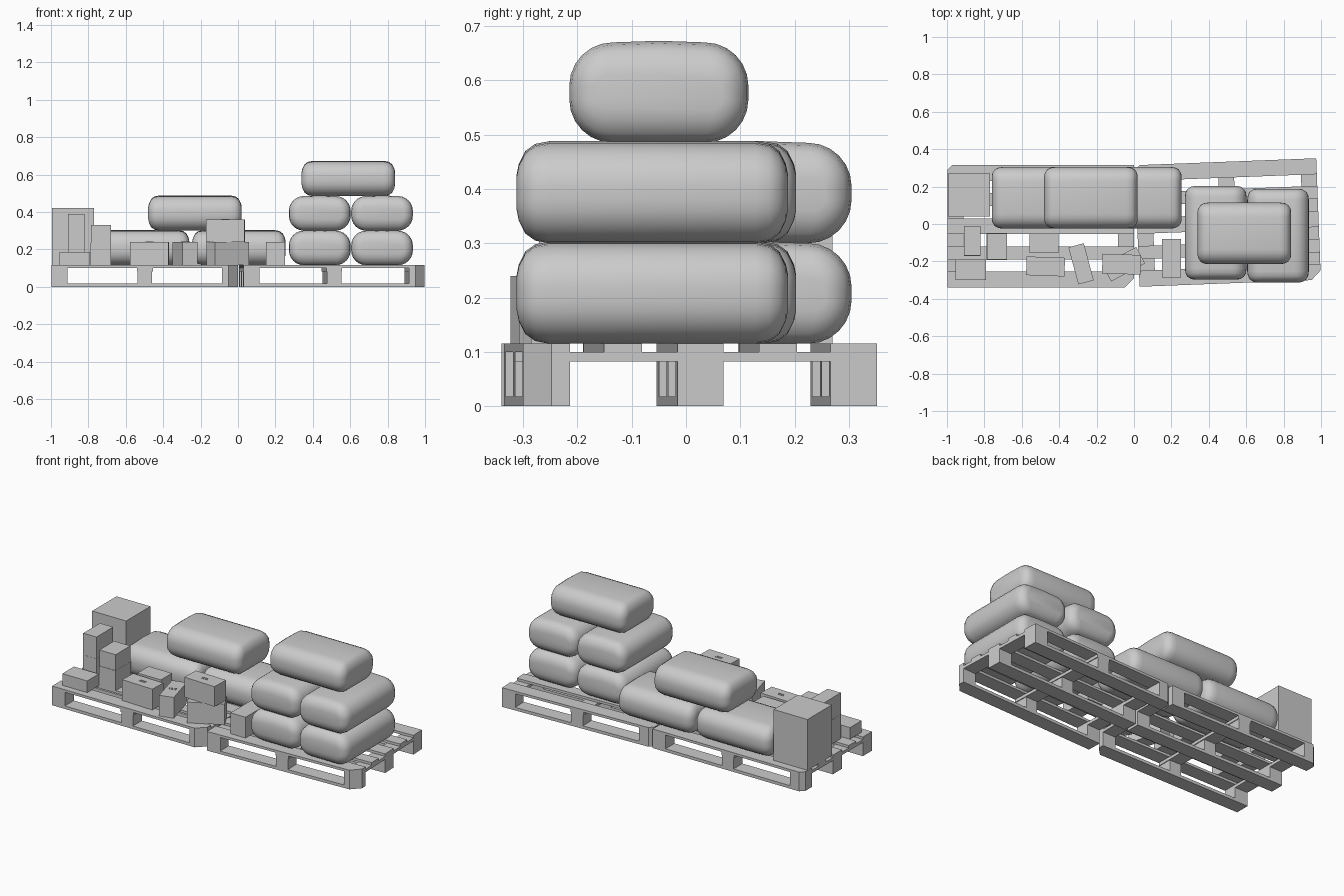
import bpy, bmesh, math
from mathutils import Matrix, Vector

if "Cube" in bpy.data.objects:
    bpy.data.objects.remove(bpy.data.objects["Cube"])


def material(name, value):
    m = bpy.data.materials.new(name)
    m.diffuse_color = (value, value, value, 1)
    m.use_nodes = True
    m.node_tree.nodes["Principled BSDF"].inputs["Base Color"].default_value = m.diffuse_color
    return m


GREY = material("light grey", 0.6)
DECK = 0.115  # height of the pallet surface


def finish(name, bm, loc=(0, 0, 0), rot=0.0):
    bmesh.ops.recalc_face_normals(bm, faces=bm.faces)
    me = bpy.data.meshes.new(name)
    bm.to_mesh(me)
    bm.free()
    me.materials.append(GREY)
    ob = bpy.data.objects.new(name, me)
    ob.location = loc
    ob.rotation_euler.z = math.radians(rot)
    bpy.context.collection.objects.link(ob)
    return ob


def prism(bm, outline, z0, z1):
    """Extrude a flat outline from z0 up to z1."""
    low = [bm.verts.new((x, y, z0)) for x, y in outline]
    top = [bm.verts.new((x, y, z1)) for x, y in outline]
    n = len(outline)
    bm.faces.new(low[::-1])
    bm.faces.new(top)
    for i in range(n):
        bm.faces.new((low[i], low[(i + 1) % n], top[(i + 1) % n], top[i]))


def rect(x0, x1, y0, y1, cut_fr=0.0, cut_bl=0.0):
    """Rectangle, optionally clipped at the front right and back left corners."""
    pts = [(x0, y0)]
    pts += [(x1 - cut_fr, y0), (x1, y0 + cut_fr)] if cut_fr else [(x1, y0)]
    pts += [(x1, y1)]
    pts += [(x0 + cut_bl, y1), (x0, y1 - cut_bl)] if cut_bl else [(x0, y1)]
    return pts


def pallet(name, loc, rot, length, width):
    hx, hy, bw = length / 2, width / 2, 0.085
    rows = (-hy + bw / 2, 0, hy - bw / 2)
    cols = (-hx + 0.0425, 0, hx - 0.0425)

    def cuts(i, j=None):
        fr = 0.05 if i == 0 and j in (None, 2) else 0
        bl = 0.025 if i == 2 and j in (None, 0) else 0
        return fr, bl

    # deck and runner boards along the length
    deck, runners, blocks, cross = (bmesh.new() for _ in range(4))
    for i, y in enumerate(rows):
        outline = rect(-hx, hx, y - bw / 2, y + bw / 2, *cuts(i))
        prism(deck, outline, 0.1, DECK)
        prism(runners, outline, 0, 0.018)
        # spacer blocks
        for j, x in enumerate(cols):
            w = 0.0425 if j != 1 else 0.038
            prism(blocks, rect(x - w, x + w, y - bw / 2, y + bw / 2, *cuts(i, j)),
                  0.018, 0.082)
    for s in (-1, 1):
        prism(deck, rect(-hx, hx, s * 0.143 - 0.035, s * 0.143 + 0.035), 0.1, DECK)
    # cross boards
    for j, x in enumerate(cols):
        fr = 0.05 if j == 2 else 0
        bl = 0.025 if j == 0 else 0
        prism(cross, rect(x - 0.0425, x + 0.0425, -hy, hy, fr, bl), 0.082, 0.1)
    for part, bm in (("deck_boards", deck), ("runners", runners),
                     ("blocks", blocks), ("cross_boards", cross)):
        finish(f"{name}_{part}", bm, loc, rot)


def sack(name, x, y, z, rot=0.0):
    """Stuffed sack lofted from rounded sections along its length."""
    L, W, H, R = 0.25, 0.165, 0.0925, 0.08
    stations = [(L, 0.062), (L - 0.004, 0.042), (L - 0.016, 0.018),
                (L - 0.034, 0.005), (L - 0.06, 0)]
    stations = [(-a, i) for a, i in stations] + [(a, i) for a, i in stations[::-1]]
    bm = bmesh.new()
    rings = []
    for px, inset in stations:
        ring = []
        r = max(R - inset, 0.02)
        w, h = W - inset * 0.75, H - inset
        for q, (sx, sz) in enumerate(((1, 1), (-1, 1), (-1, -1), (1, -1))):
            for k in range(7):
                a = math.radians(90 * q + 15 * k)
                ring.append((px, sx * (w - r) + r * math.cos(a),
                             sz * (h - r) + r * math.sin(a)))
            if sz == sx:  # slight crown on top and belly below
                ring.append((px, 0, sz * (h + 0.003 * (sz > 0))))
        rings.append([bm.verts.new(p) for p in ring])
    n = len(rings[0])
    for a, b in zip(rings, rings[1:]):
        for i in range(n):
            bm.faces.new((a[i], a[(i + 1) % n], b[(i + 1) % n], b[i]))
    bm.faces.new(rings[0])
    bm.faces.new(rings[-1])
    bmesh.ops.remove_doubles(bm, verts=bm.verts, dist=1e-5)
    for f in bm.faces:
        f.smooth = True
    finish(name, bm, (x, y, z + H), rot)


def carton(name, x, y, sx, sy, z0, z1, rot=0.0, tape=False):
    bm = bmesh.new()
    prism(bm, rect(-sx / 2, sx / 2, -sy / 2, sy / 2), z0, z1)
    if tape:  # thin sealing strips on the lid
        for s in (-1, 1):
            prism(bm, rect(-0.02, 0.02, s * 0.006 - 0.002, s * 0.006 + 0.002),
                  z1, z1 + 0.002)
    finish(name, bm, (x, y, 0), rot)


# pallets
pallet("left_pallet", (-0.498, -0.012, 0), 0, 0.996, 0.655)
pallet("right_pallet", (0.502, 0.008, 0), 2.2, 0.97, 0.65)

# sacks on the left pallet
sack("left_low_sack_a", -0.51, 0.14, DECK)
sack("left_low_sack_b", 0.005, 0.14, DECK)
sack("left_top_sack", -0.23, 0.14, 0.30)

# sacks on the right pallet, two layers and one on top
for layer, z in enumerate((DECK, 0.30)):
    sack(f"right_sack_inner_{layer}", 0.437, -0.047, z, 90)
    sack(f"right_sack_outer_{layer}", 0.77, -0.062, z, 90)
sack("right_top_sack", 0.59, -0.05, 0.485)

# cartons
carton("large_carton", -0.883, 0.155, 0.225, 0.23, DECK, 0.42)
carton("low_carton", -0.873, -0.245, 0.165, 0.11, DECK, 0.185)
carton("tall_stack_lower", -0.865, -0.09, 0.09, 0.16, DECK, 0.26)
carton("tall_stack_upper", -0.865, -0.09, 0.088, 0.158, 0.26, 0.39)
carton("short_stack_lower", -0.733, -0.12, 0.11, 0.145, DECK, 0.235)
carton("short_stack_upper", -0.733, -0.12, 0.108, 0.14, 0.235, 0.33)
carton("front_carton", -0.473, -0.227, 0.205, 0.10, DECK, 0.24, -2, True)
carton("hidden_carton", -0.48, -0.103, 0.155, 0.105, DECK, 0.24)
carton("turned_carton", -0.283, -0.213, 0.085, 0.205, DECK, 0.24, 15, True)
carton("centre_stack_lower", -0.055, -0.215, 0.205, 0.10, DECK, 0.24, 28)
carton("centre_stack_upper", -0.067, -0.215, 0.205, 0.105, 0.24, 0.36, -2, True)
carton("end_carton", 0.2, -0.183, 0.10, 0.205, DECK, 0.24)
